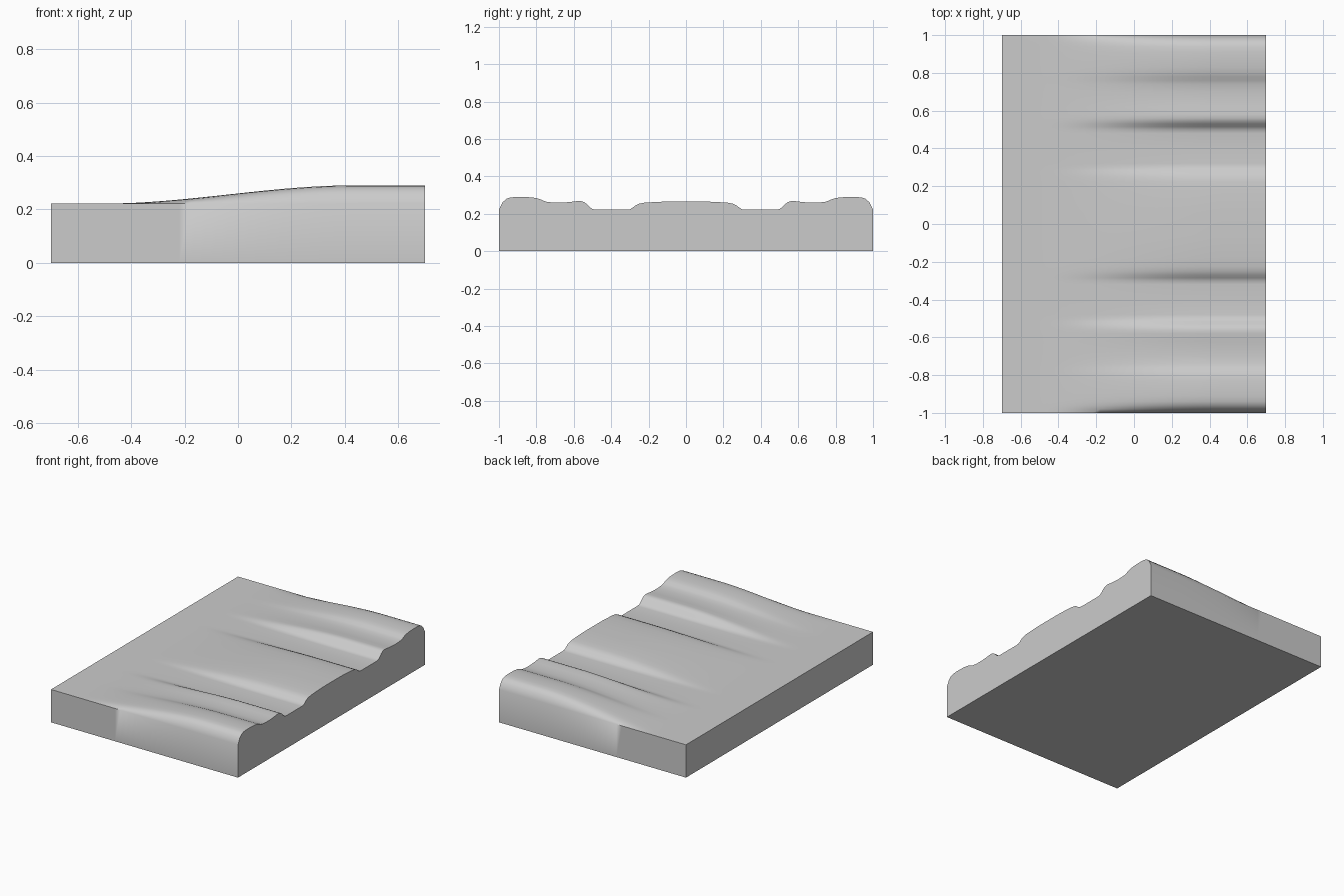
import bpy, bmesh, math

if "Cube" in bpy.data.objects:
    bpy.data.objects.remove(bpy.data.objects["Cube"])

BASE = 0.222
# half of the ridge profile at the high end: (distance from middle, height)
HALF = [(0, .266), (.06, .266), (.12, .265), (.18, .262), (.225, .259),
        (.25, .254), (.27, .245), (.285, .233), (.30, .224), (.32, BASE),
        (.40, BASE), (.48, BASE), (.50, .225), (.515, .236), (.53, .252),
        (.545, .263), (.56, .268), (.58, .268), (.62, .263), (.66, .260),
        (.70, .260), (.74, .263), (.76, .269), (.78, .278), (.80, .284),
        (.83, .288), (.87, .290), (.91, .290), (.94, .287), (.96, .280),
        (.98, .262), (1.0, .222)]
PROFILE = [(-y, z) for y, z in reversed(HALF[1:])] + HALF


def rise(x):
    # eased blend from the flat end to the ridged end
    t = min(1, max(0, (x + 0.5) / 0.93))
    return t * t * (3 - 2 * t)


xs = [-0.7] + [-0.5 + 0.04 * i for i in range(30)] + [0.7]
bm = bmesh.new()
# ridged top surface
grid = [[bm.verts.new((x, y, BASE + (z - BASE) * rise(x))) for y, z in PROFILE] for x in xs]
for a, b in zip(grid, grid[1:]):
    for j in range(len(PROFILE) - 1):
        bm.faces.new((a[j], b[j], b[j + 1], a[j + 1]))
# front and back walls
low = [[bm.verts.new((x, s, 0)) for x in xs] for s in (-1, 1)]
for i in range(len(xs) - 1):
    bm.faces.new((low[0][i], low[0][i + 1], grid[i + 1][0], grid[i][0]))
    bm.faces.new((low[1][i + 1], low[1][i], grid[i][-1], grid[i + 1][-1]))
# end walls and underside
bm.faces.new([low[1][0], low[0][0]] + grid[0])
bm.faces.new([low[0][-1], low[1][-1]] + grid[-1][::-1])
bm.faces.new(low[0][::-1] + low[1])
bmesh.ops.recalc_face_normals(bm, faces=bm.faces)

mesh = bpy.data.meshes.new("ridged_slab")
bm.to_mesh(mesh)
bm.free()
slab = bpy.data.objects.new("ridged_slab", mesh)
bpy.context.collection.objects.link(slab)

grey = bpy.data.materials.new("light grey")
grey.diffuse_color = (0.6, 0.6, 0.6, 1)
grey.use_nodes = True
grey.node_tree.nodes["Principled BSDF"].inputs["Base Color"].default_value = grey.diffuse_color
mesh.materials.append(grey)

bpy.context.view_layer.objects.active = slab
slab.select_set(True)
bpy.ops.object.shade_smooth_by_angle(angle=math.radians(60))
